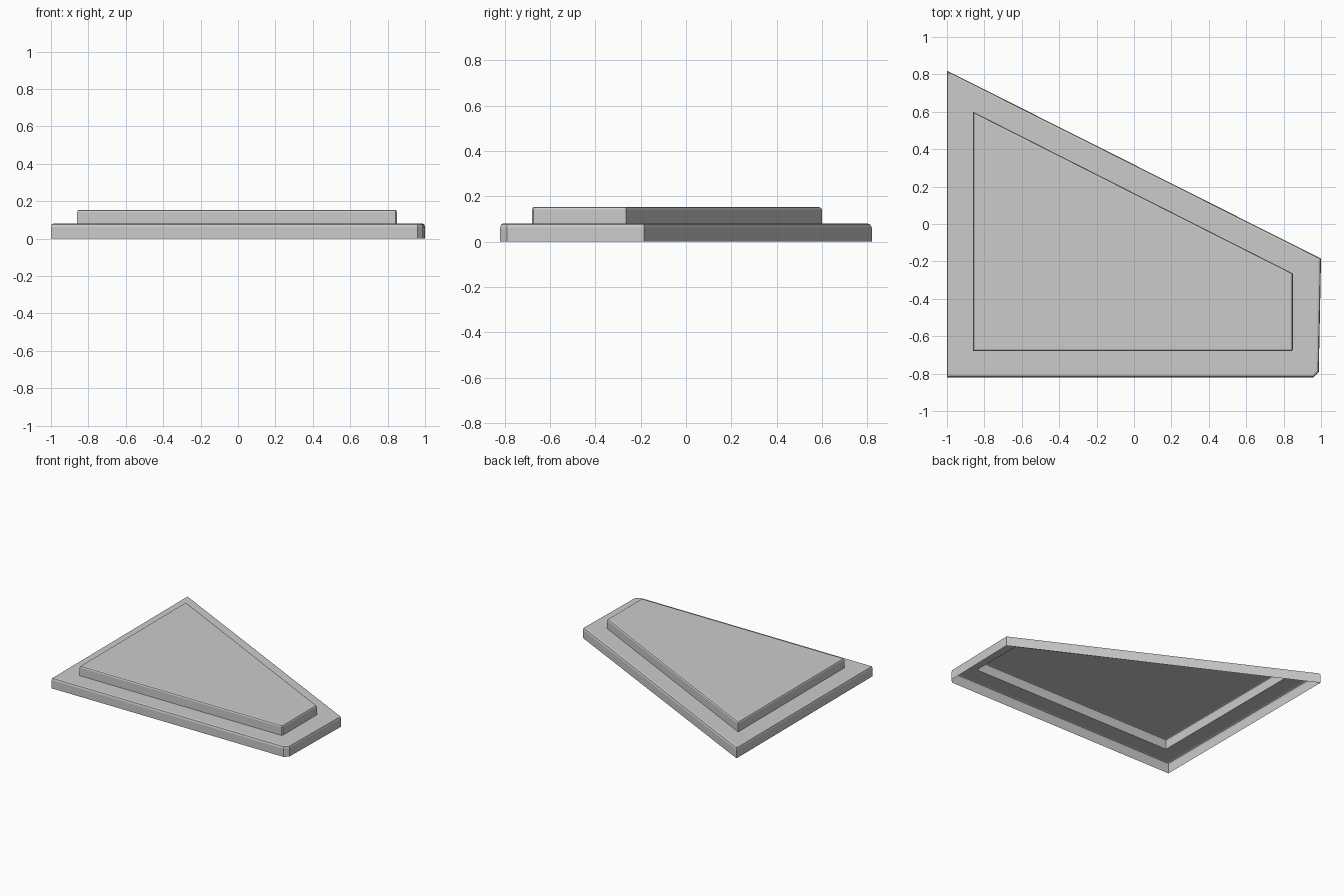
import bpy
from mathutils import Vector
from mathutils.geometry import intersect_line_line

if "Cube" in bpy.data.objects:
    bpy.data.objects.remove(bpy.data.objects["Cube"])

# Plan outlines, counter-clockwise from the back left corner
BASE = [(-1, 0.82), (-1, -0.82), (0.96, -0.82), (0.988, -0.79), (1.0, -0.185)]
PANEL = [(-0.86, 0.6), (-0.86, -0.68), (0.842, -0.68), (0.85, -0.672), (0.85, -0.265)]


def inset(outline, d):
    """Move every edge of the outline inward by d."""
    pts = [Vector((x, y, 0)) for x, y in outline]
    n = len(pts)
    lines = []
    for i in range(n):
        a, b = pts[i], pts[(i + 1) % n]
        e = (b - a).normalized()
        off = Vector((-e.y, e.x, 0)) * d
        lines.append((a + off, b + off))
    result = []
    for i in range(n):
        p = intersect_line_line(*lines[i - 1], *lines[i])[0]
        result.append((p.x, p.y))
    return result


def loft(name, rings, cap=False):
    """Skin a stack of (outline, z) rings into an open shell."""
    n = len(rings[0][0])
    verts = [(x, y, z) for outline, z in rings for x, y in outline]
    faces = []
    for k in range(len(rings) - 1):
        for i in range(n):
            j = (i + 1) % n
            faces.append((k * n + i, k * n + j, (k + 1) * n + j, (k + 1) * n + i))
    if cap:
        faces.append(tuple(range((len(rings) - 1) * n, len(rings) * n)))
    mesh = bpy.data.meshes.new(name)
    mesh.from_pydata(verts, [], faces)
    obj = bpy.data.objects.new(name, mesh)
    bpy.context.collection.objects.link(obj)
    return obj


# Lower tray: skirt wall, chamfered rim and flat ledge, open underneath
loft("base_tray", [(BASE, 0), (BASE, 0.062), (inset(BASE, 0.004), 0.076),
                   (inset(BASE, 0.013), 0.08), (PANEL, 0.08)])

# Raised panel: hollow wall, chamfered rim and flat top
loft("raised_panel", [(PANEL, 0.08), (PANEL, 0.142), (inset(PANEL, 0.004), 0.151),
                      (inset(PANEL, 0.012), 0.154)], cap=True)
